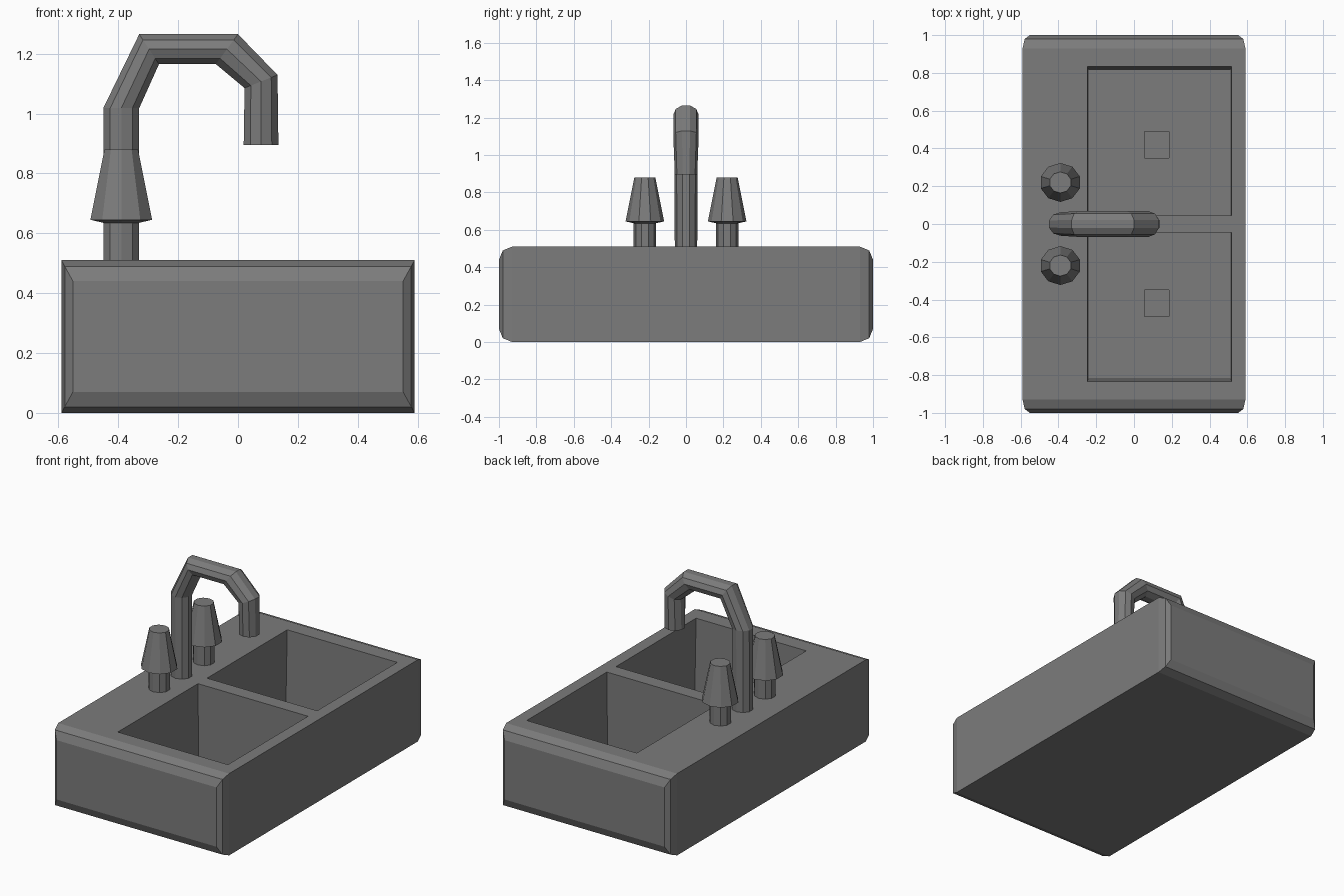
import bpy, bmesh, math
from mathutils import Vector

if "Cube" in bpy.data.objects:
    bpy.data.objects.remove(bpy.data.objects["Cube"])

grey = bpy.data.materials.new("sink_grey")
grey.use_nodes = True
color = (0.2, 0.2, 0.2, 1)
grey.diffuse_color = color
grey.node_tree.nodes["Principled BSDF"].inputs["Base Color"].default_value = color


def make_object(name, bm):
    bmesh.ops.recalc_face_normals(bm, faces=bm.faces)
    mesh = bpy.data.meshes.new(name)
    bm.to_mesh(mesh)
    bm.free()
    mesh.materials.append(grey)
    obj = bpy.data.objects.new(name, mesh)
    bpy.context.collection.objects.link(obj)
    return obj


def loft(name, rings):
    """Skin a list of equal-length point rings and cap both ends."""
    bm = bmesh.new()
    loops = [[bm.verts.new(p) for p in ring] for ring in rings]
    for a, b in zip(loops, loops[1:]):
        for i in range(len(a)):
            j = (i + 1) % len(a)
            bm.faces.new((a[i], a[j], b[j], b[i]))
    bm.faces.new(loops[0])
    bm.faces.new(loops[-1])
    return make_object(name, bm)


def rect(x0, x1, y0, y1, z):
    return [(x0, y0, z), (x1, y0, z), (x1, y1, z), (x0, y1, z)]


def oval(center, side, depth, sides=10):
    """Ring spanned by an in-plane vector and a y radius."""
    angles = [math.tau * (i + 0.5) / sides for i in range(sides)]
    grow = 1 / math.cos(math.pi / sides)
    return [Vector(center) + Vector(side) * math.cos(a) * grow
            + Vector((0, depth, 0)) * math.sin(a) for a in angles]


def cut(target, cutter):
    mod = target.modifiers.new("cut", "BOOLEAN")
    mod.operation = "DIFFERENCE"
    mod.solver = "EXACT"
    mod.object = cutter
    bpy.context.view_layer.objects.active = target
    bpy.ops.object.modifier_apply(modifier=mod.name)
    bpy.data.objects.remove(cutter)


# Sink block: rounded only around its two end faces, bevel squeezed in x
HX, HEIGHT, SQUEEZE = 0.59, 0.51, 0.55
bm = bmesh.new()
bmesh.ops.create_cube(bm, size=2)
for v in bm.verts:
    v.co = (v.co.x * HX / SQUEEZE, v.co.y, (v.co.z + 1) * HEIGHT / 2)
end_edges = [e for e in bm.edges if e.verts[0].co.y * e.verts[1].co.y > 0]
bmesh.ops.bevel(bm, geom=end_edges, offset=0.07, segments=2, profile=0.5,
                affect="EDGES", clamp_overlap=True)
for v in bm.verts:
    v.co.x *= SQUEEZE
body = make_object("sink_body", bm)

# Two tapered basins with square drains
for s in (-1, 1):
    top = (-0.245, 0.515, 0.045 * s, 0.835 * s)
    cut(body, loft("basin_cutter", [
        rect(-0.24, 0.51, 0.045 * s, 0.815 * s, 0.04),
        rect(*top, HEIGHT), rect(*top, 0.6)]))
    cut(body, loft("drain_cutter", [
        rect(0.055, 0.185, 0.35 * s, 0.49 * s, z) for z in (0.025, 0.06)]))

# Arched faucet: centre x, z, in-plane half width x, z, and y radius
path = [(-0.39, 0.505, 0.06, 0, 0.06), (-0.39, 1.018, 0.06, 0, 0.062),
        (-0.297, 1.215, 0.033, -0.05, 0.068), (-0.037, 1.215, -0.037, -0.05, 0.068),
        (0.077, 1.107, -0.055, -0.022, 0.068), (0.077, 0.895, -0.058, 0, 0.06)]
loft("faucet", [oval((x, 0, z), (dx, 0, dz), r) for x, z, dx, dz, r in path])

# Tap handles: short post flaring into a tapered knob
profile = [(0.505, 0.06), (0.635, 0.06), (0.645, 0.103), (0.88, 0.056)]
for side, y in (("left", 0.22), ("right", -0.22)):
    loft(side + "_tap_handle",
         [oval((-0.39, y, z), (r, 0, 0), r) for z, r in profile])
